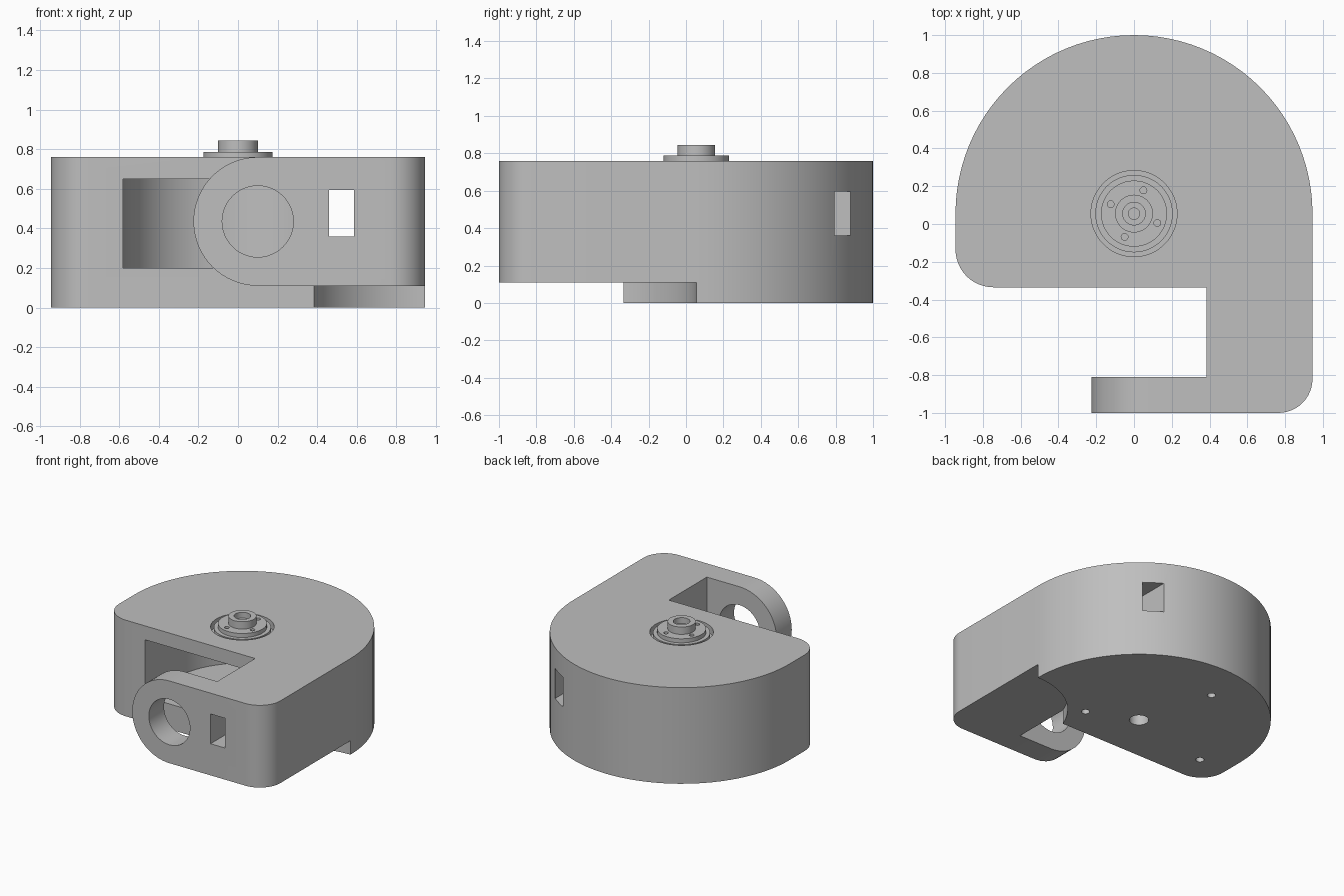
import bpy, bmesh, math
from mathutils import Vector

cube = bpy.data.objects.get("Cube")
if cube:
    bpy.data.objects.remove(cube)

gray = bpy.data.materials.new("plain gray")
gray.use_nodes = True
COLOR = (0.52, 0.52, 0.52, 1)
gray.diffuse_color = COLOR
gray.node_tree.nodes["Principled BSDF"].inputs["Base Color"].default_value = COLOR

CX, CY = 0.0, 0.055          # centre of the round back and of the hub
R = 0.945                    # radius of the round back
BASE, TOP = 0.11, 0.76       # underside and top of the housing
FRONT, ARM = -0.335, 0.385   # front wall and inner side of the arm


def arc(cx, cy, r, start, end, n=16):
    """Points on an arc, angles in degrees."""
    angles = [math.radians(start + (end - start) * i / n) for i in range(n + 1)]
    return [(cx + r * math.cos(a), cy + r * math.sin(a)) for a in angles]


def prism(name, pts, low, high, axis="Z"):
    """Extrude a closed outline along z, or an xz outline along y."""
    bm = bmesh.new()
    place = (lambda p: (p[0], p[1], low)) if axis == "Z" else (lambda p: (p[0], low, p[1]))
    face = bm.faces.new([bm.verts.new(place(p)) for p in pts])
    step = Vector((0, 0, high - low)) if axis == "Z" else Vector((0, high - low, 0))
    new = bmesh.ops.extrude_face_region(bm, geom=[face])["geom"]
    bmesh.ops.translate(bm, vec=step, verts=[v for v in new if isinstance(v, bmesh.types.BMVert)])
    bmesh.ops.recalc_face_normals(bm, faces=bm.faces)
    mesh = bpy.data.meshes.new(name)
    bm.to_mesh(mesh)
    bm.free()
    mesh.materials.append(gray)
    obj = bpy.data.objects.new(name, mesh)
    bpy.context.collection.objects.link(obj)
    return obj


def disc(name, x, y, r, low, high, axis="Z", n=48):
    return prism(name, arc(x, y, r, 0, 360, n)[:-1], low, high, axis)


def box(name, x0, x1, z0, z1, y0, y1):
    return prism(name, [(x0, z0), (x1, z0), (x1, z1), (x0, z1)], y0, y1, "Y")


def cut(obj, cutters):
    """Subtract each cutter, then remove it."""
    for cutter in cutters:
        mod = obj.modifiers.new("cut", "BOOLEAN")
        mod.operation = "DIFFERENCE"
        mod.solver = "EXACT"
        mod.object = cutter
        bpy.ops.object.select_all(action="DESELECT")
        bpy.context.view_layer.objects.active = obj
        obj.select_set(True)
        bpy.ops.object.modifier_apply(modifier=mod.name)
        bpy.data.objects.remove(cutter)


def smooth(obj):
    bpy.ops.object.select_all(action="DESELECT")
    bpy.context.view_layer.objects.active = obj
    obj.select_set(True)
    bpy.ops.object.shade_smooth_by_angle(angle=math.radians(30))


# Housing: round back, rounded left corner, arm reaching forward on the left
back = arc(CX, CY, R, 0, 180, 48)
corner = arc(-R + 0.2, FRONT + 0.2, 0.2, 180, 270, 12)
arm_corner = arc(R - 0.18, -0.82, 0.18, 270, 360, 12)
housing = prism("housing", back + corner + [(ARM, FRONT), (ARM, -1)] + arm_corner, BASE, TOP)

# Hollow open to the front, side window and hub recess
hollow = arc(CX, CY, 0.58, 0, 180, 40) + [(-0.58, FRONT - 0.1), (ARM - 0.01, FRONT - 0.1),
                                         (ARM - 0.01, FRONT + 0.01), (0.58, FRONT + 0.01)]
cut(housing, [
    prism("hollow_cutter", hollow, 0.2, 0.65),
    box("window_cutter", 0.46, 0.587, 0.36, 0.595, -1.2, 1.2),
    disc("recess_cutter", CX, CY, 0.228, 0.70, 0.9),
])

# Finger with a round eye, joined to the arm
loop = prism("finger_loop", arc(0.1, 0.435, 0.325, 90, 270, 32) + [(ARM, BASE), (ARM, TOP)],
             -1, -0.81, "Y")
cut(loop, [disc("eye_cutter", 0.1, 0.435, 0.18, -1.2, -0.6, "Y")])

# Base plate with a concave cut under the arm and screw holes
concave = arc(R, -0.542, 0.597, 160, 90, 20)
concave[0] = (ARM, FRONT)
base = prism("base_plate", back + corner + concave[:-1], 0, BASE)
holes = [(CX, CY, 0.07), (0.37, -0.1, 0.03), (-0.17, 0.66, 0.03), (-0.7, -0.1, 0.03)]
cut(base, [disc("hole_cutter", x, y, r, -0.1, 0.09, n=24) for x, y, r in holes])

# Bearing ring set in the recess
ring = disc("bearing_ring", CX, CY, 0.205, 0.69, 0.755)

# Hub flange with four screw holes, and a raised socket
flange = disc("hub_flange", CX, CY, 0.175, 0.74, 0.787)
screw_cutters = []
for k in range(4):
    a = math.radians(68 + 90 * k)
    screw_cutters.append(disc("screw_cutter", CX + 0.133 * math.cos(a), CY + 0.133 * math.sin(a),
                              0.018, 0.76, 0.9, n=16))
cut(flange, screw_cutters)
socket = disc("hub_socket", CX, CY, 0.1, 0.77, 0.845)
cut(socket, [disc("socket_cutter", CX, CY, 0.06, 0.80, 0.9, n=32),
             disc("bore_cutter", CX, CY, 0.03, 0.78, 0.9, n=24)])

for part in (housing, loop, base, ring, flange, socket):
    smooth(part)
